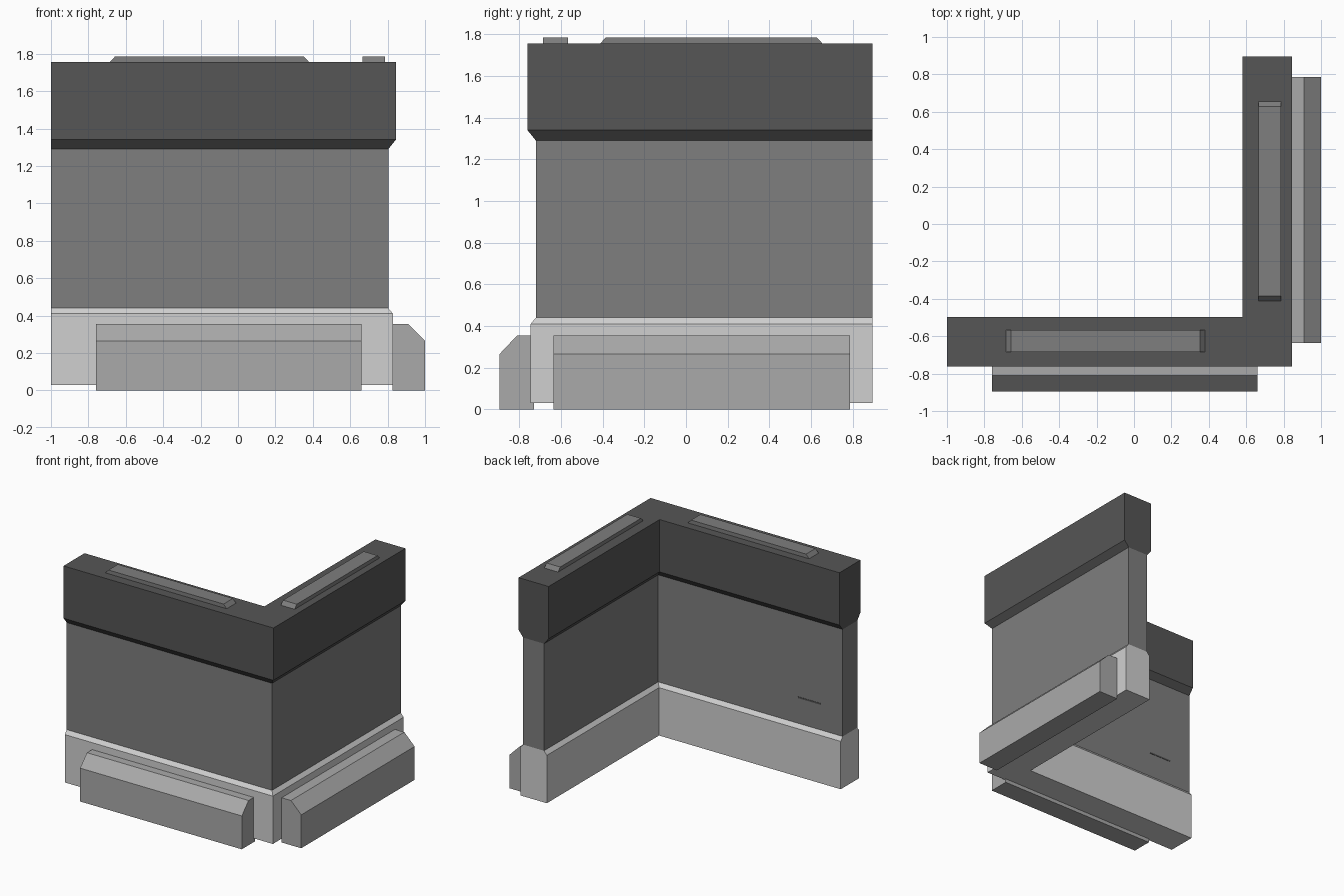
import bpy, bmesh

if "Cube" in bpy.data.objects:
    bpy.data.objects.remove(bpy.data.objects["Cube"])


def material(name, v):
    m = bpy.data.materials.new(name)
    m.diffuse_color = (v, v, v, 1)
    m.use_nodes = True
    m.node_tree.nodes["Principled BSDF"].inputs["Base Color"].default_value = m.diffuse_color
    return m


CAP = material("dark grey", 0.092)
WALL = material("mid grey", 0.21)
BUMPER = material("stone grey", 0.40)
BASE = material("light grey", 0.63)


def loft(name, rings, mat):
    """Closed solid joining rings with equal point counts."""
    bm = bmesh.new()
    vs = [[bm.verts.new(p) for p in ring] for ring in rings]
    n = len(vs[0])
    for a, b in zip(vs, vs[1:]):
        for i in range(n):
            j = (i + 1) % n
            bm.faces.new((a[i], a[j], b[j], b[i]))
    bm.faces.new(vs[0])
    bm.faces.new(vs[-1])
    bmesh.ops.recalc_face_normals(bm, faces=bm.faces[:])
    me = bpy.data.meshes.new(name)
    bm.to_mesh(me)
    bm.free()
    me.materials.append(mat)
    ob = bpy.data.objects.new(name, me)
    bpy.context.collection.objects.link(ob)
    return ob


# Corner wall: centre lines of the two legs and their free ends
CX, CY, END_X, END_Y = 0.712, -0.629, -1.0, 0.895


def corner(name, levels, mat):
    """L-shaped course; levels are (height, half thickness)."""
    loft(name, [[(END_X, CY - d, z), (CX + d, CY - d, z), (CX + d, END_Y, z),
                 (CX - d, END_Y, z), (CX - d, CY + d, z), (END_X, CY + d, z)]
                for z, d in levels], mat)


def prism(name, profile, axis, lo, hi, mat):
    """Profile (horizontal, z) extruded along x or y."""
    if axis == "x":
        rings = [[(t, h, z) for h, z in profile] for t in (lo, hi)]
    else:
        rings = [[(h, t, z) for h, z in profile] for t in (lo, hi)]
    loft(name, rings, mat)


# Stacked courses
corner("wall_base", [(0.03, 0.116), (0.41, 0.116), (0.44, 0.0915)], BASE)
corner("wall_panel", [(0.44, 0.0915), (1.29, 0.0915)], WALL)
corner("wall_cap", [(1.29, 0.0915), (1.34, 0.132), (1.755, 0.132)], CAP)


# Chamfered bumpers at the foot of each outer face
def bumper_profile(back, ridge, front):
    return [(back, 0), (front, 0), (front, 0.265), (ridge, 0.355), (back, 0.355)]


prism("front_bumper", bumper_profile(-0.73, -0.81, -0.895), "x", -0.76, 0.66, BUMPER)
prism("right_bumper", bumper_profile(0.827, 0.91, 1.0), "y", -0.635, 0.787, BUMPER)


# Raised strips on the cap, sloped at the ends
def strip_profile(a, b):
    return [(a, 1.755), (b, 1.755), (b - 0.027, 1.785), (a + 0.027, 1.785)]


prism("front_top_strip", strip_profile(-0.685, 0.38), "y", -0.685, -0.567, WALL)
prism("right_top_strip", strip_profile(-0.412, 0.655), "x", 0.665, 0.786, WALL)

# Thin groove mark on the inner face of the front leg
mark = [(-0.81, 0.64), (-0.61, 0.64), (-0.61, 0.652), (-0.81, 0.652)]
prism("inner_groove", mark, "y", -0.54, -0.535, CAP)
